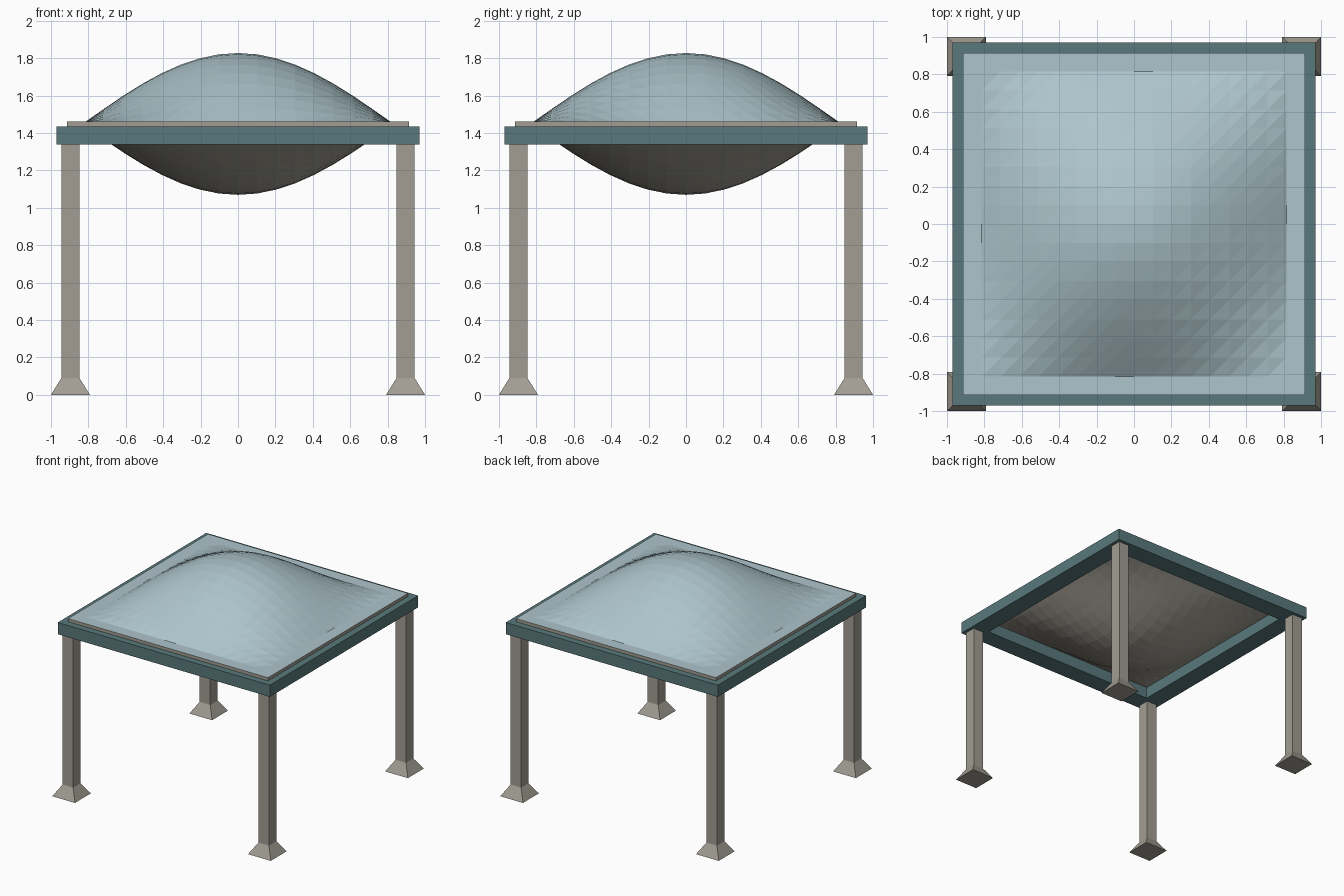
import bpy, bmesh
from math import cos, pi

if "Cube" in bpy.data.objects:
    bpy.data.objects.remove(bpy.data.objects["Cube"])


def material(name, rgb):
    m = bpy.data.materials.new(name)
    m.diffuse_color = (*rgb, 1)
    m.use_nodes = True
    m.node_tree.nodes["Principled BSDF"].inputs["Base Color"].default_value = m.diffuse_color
    return m


GLASS = material("pale_blue", (0.42, 0.56, 0.60))
STONE = material("warm_grey", (0.36, 0.34, 0.29))
TEAL = material("teal", (0.10, 0.19, 0.20))


def finish(name, bm, *mats):
    me = bpy.data.meshes.new(name)
    bm.normal_update()
    bm.to_mesh(me)
    bm.free()
    for m in mats:
        me.materials.append(m)
    ob = bpy.data.objects.new(name, me)
    bpy.context.collection.objects.link(ob)
    return ob


def square_loft(name, cx, cy, sections, mat, closed=False):
    """Stack of square rings (half width, z), capped or joined into a loop."""
    bm = bmesh.new()
    rings = [[bm.verts.new((cx + sx * h, cy + sy * h, z))
              for sx, sy in ((-1, -1), (1, -1), (1, 1), (-1, 1))]
             for h, z in sections]
    pairs = list(zip(rings, rings[1:]))
    if closed:
        pairs.append((rings[-1], rings[0]))
    else:
        bm.faces.new(rings[0][::-1])
        bm.faces.new(rings[-1])
    for a, b in pairs:
        for i in range(4):
            j = (i + 1) % 4
            bm.faces.new((a[i], a[j], b[j], b[i]))
    bmesh.ops.recalc_face_normals(bm, faces=bm.faces)
    return finish(name, bm, mat)


# Legs with flared feet
for sx, side in ((-1, "left"), (1, "right")):
    for sy, end in ((-1, "front"), (1, "back")):
        square_loft(f"{end}_{side}_leg", sx * 0.896, sy * 0.896,
                    [(0.104, 0), (0.048, 0.09), (0.048, 1.34)], STONE)

# Square beam frame
square_loft("frame", 0, 0, [(0.97, 1.337), (0.97, 1.434), (0.815, 1.434), (0.815, 1.337)],
            TEAL, closed=True)

# Rim plate around the domes, pale on top
rim = square_loft("rim_plate", 0, 0,
                  [(0.815, 1.434), (0.915, 1.434), (0.915, 1.46), (0.815, 1.46)],
                  STONE, closed=True)
rim.data.materials.append(GLASS)
for p in rim.data.polygons:
    p.material_index = int(p.normal.z > 0.5)


# Domes bulging above and below the rim
def dome(name, z0, height, mat):
    bm = bmesh.new()
    bmesh.ops.create_grid(bm, x_segments=16, y_segments=16, size=0.815)
    k = pi / 2 / 0.815
    for v in bm.verts:
        v.co.z = z0 + height * cos(v.co.x * k) * cos(v.co.y * k)
    if height < 0:
        bmesh.ops.reverse_faces(bm, faces=bm.faces)
    bmesh.ops.triangulate(bm, faces=bm.faces, quad_method='FIXED')
    finish(name, bm, mat)


dome("upper_dome", 1.46, 0.367, GLASS)
dome("lower_dome", 1.434, -0.365, STONE)
